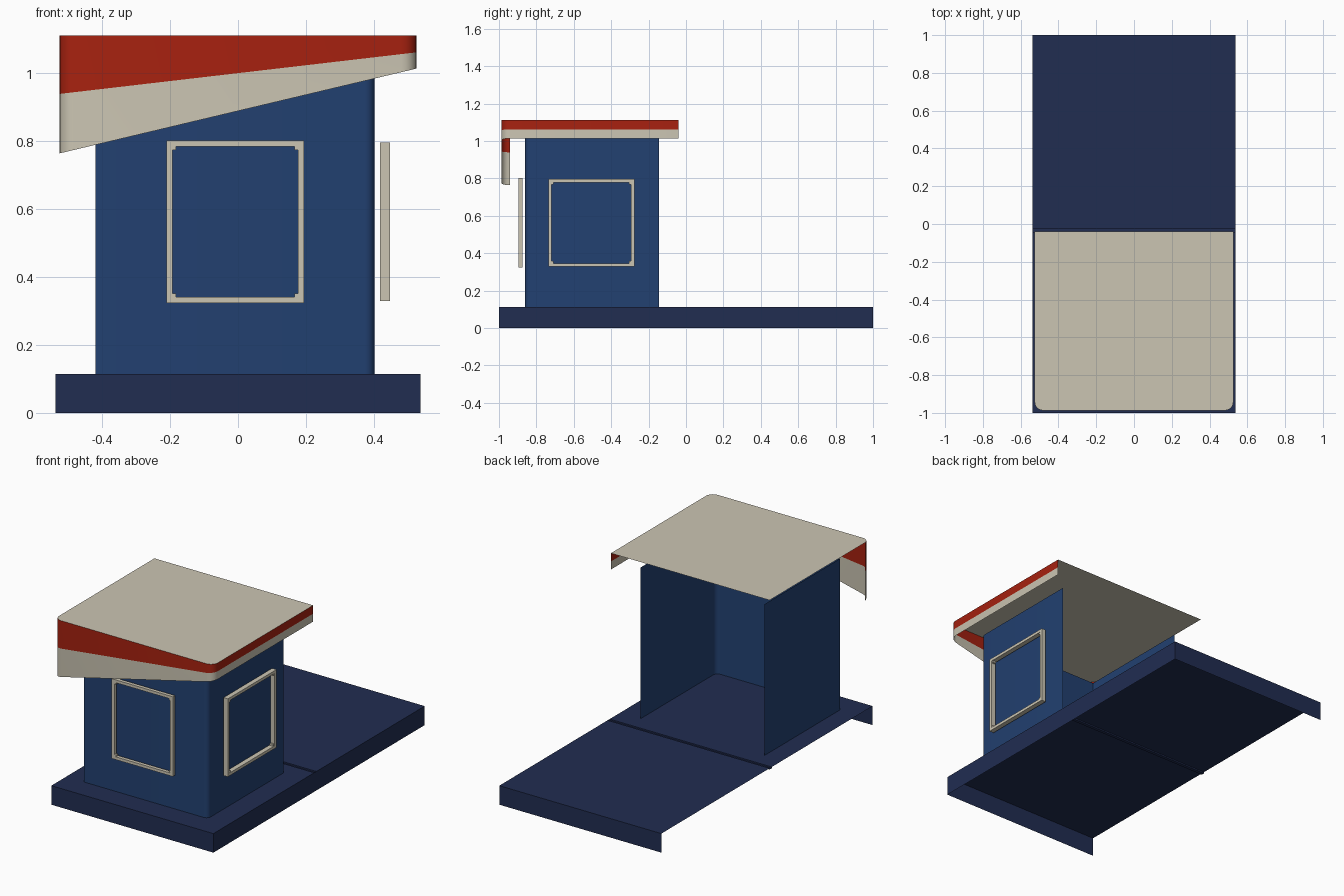
import bpy, bmesh, math
from mathutils import Matrix, Vector

if "Cube" in bpy.data.objects:
    bpy.data.objects.remove(bpy.data.objects["Cube"])


def material(name, rgb):
    m = bpy.data.materials.new(name)
    m.diffuse_color = (*rgb, 1)
    m.use_nodes = True
    m.node_tree.nodes["Principled BSDF"].inputs["Base Color"].default_value = m.diffuse_color
    return m


NAVY = material("navy", (0.0150, 0.0260, 0.083))
BLUE = material("blue", (0.0160, 0.0520, 0.165))
CREAM = material("cream", (0.60, 0.56, 0.45))
RED = material("red", (0.39, 0.0155, 0.0050))


def finish(name, bm, mat):
    me = bpy.data.meshes.new(name)
    bm.to_mesh(me)
    bm.free()
    me.materials.append(mat)
    ob = bpy.data.objects.new(name, me)
    bpy.context.collection.objects.link(ob)
    bpy.ops.object.select_all(action='DESELECT')
    ob.select_set(True)
    bpy.context.view_layer.objects.active = ob
    bpy.ops.object.shade_smooth_by_angle(angle=math.radians(30))
    return ob


def corner(cx, cy, r, a0, a1, n=5):
    """Points of a rounded corner."""
    angles = [math.radians(a0 + (a1 - a0) * i / n) for i in range(n + 1)]
    return [(cx + r * math.cos(a), cy + r * math.sin(a)) for a in angles]


def sheet(name, path, low, high, mat):
    """Upright sheet along a plan path; low and high give z for an x."""
    bm = bmesh.new()
    a = [bm.verts.new((x, y, low(x))) for x, y in path]
    b = [bm.verts.new((x, y, high(x))) for x, y in path]
    for i in range(len(path) - 1):
        bm.faces.new((a[i], a[i + 1], b[i + 1], b[i]))
    return finish(name, bm, mat)


def slope(left, right, half=0.524):
    return lambda x: left + (right - left) * (x + half) / (2 * half)


def level(z):
    return lambda x: z


# Platform: skirt on three sides, open on the left, deck with a seam groove
W, DECK = 0.537, 0.114
sheet("platform_skirt", [(-W, -1), (W, -1), (W, 1), (-W, 1)], level(0), level(DECK), NAVY)
bm = bmesh.new()
profile = [(-1, DECK), (-0.045, DECK), (-0.045, DECK - 0.008),
           (-0.025, DECK - 0.008), (-0.025, DECK), (1, DECK)]
rows = [[bm.verts.new((x, y, z)) for y, z in profile] for x in (-W, W)]
for i in range(len(profile) - 1):
    bm.faces.new((rows[0][i], rows[1][i], rows[1][i + 1], rows[0][i + 1]))
finish("platform_deck", bm, NAVY)

# Booth walls, open at the back
walls = [(-0.42, -0.145), (-0.42, -0.86)] + corner(0.374, -0.832, 0.028, -90, 0) + [(0.402, -0.145)]
sheet("booth_walls", walls, level(DECK), level(1.02), BLUE)

# Roof sheet and two-colour fascia around the front and right
R, H, FRONT, BACK, TOP = 0.045, 0.526, -0.987, -0.04, 1.112
edge = corner(-H + R, FRONT + R, R, 180, 270) + corner(H - R, FRONT + R, R, 270, 360) + [(H, BACK)]
bm = bmesh.new()
bm.faces.new([bm.verts.new((x, y, TOP)) for x, y in edge + [(-H, BACK)]])
finish("roof", bm, CREAM)
sheet("fascia_upper", edge, slope(0.94, 1.062), level(TOP), RED)
sheet("fascia_lower", edge, slope(0.765, 1.014), slope(0.94, 1.062), CREAM)


def frame(name, w, h, depth, bar, place):
    """Window frame: a square ring with small blocks in the inner corners."""
    bm = bmesh.new()
    rings = []
    for hw, hh, d in ((w / 2, h / 2, 0), (w / 2, h / 2, depth),
                      (w / 2 - bar, h / 2 - bar, depth), (w / 2 - bar, h / 2 - bar, 0)):
        rings.append([bm.verts.new((sx * hw, -d, sz * hh))
                      for sx, sz in ((-1, -1), (1, -1), (1, 1), (-1, 1))])
    for k in range(4):
        a, b = rings[k], rings[(k + 1) % 4]
        for i in range(4):
            j = (i + 1) % 4
            bm.faces.new((a[i], a[j], b[j], b[i]))
    s = 0.011
    for sx in (-1, 1):
        for sz in (-1, 1):
            pos = Vector((sx * (w / 2 - bar - s / 2), -depth / 2, sz * (h / 2 - bar - s / 2)))
            bmesh.ops.create_cube(bm, size=1, matrix=Matrix.Translation(pos)
                                  @ Matrix.Diagonal((s, depth * 0.8, s, 1)))
    bm.transform(place)
    bmesh.ops.recalc_face_normals(bm, faces=bm.faces)
    return finish(name, bm, CREAM)


# Window frames standing just off the front and right walls
frame("front_window_frame", 0.405, 0.478, 0.021, 0.017, Matrix.Translation((-0.008, -0.874, 0.563)))
frame("right_window_frame", 0.46, 0.467, 0.029, 0.017,
      Matrix.Translation((0.419, -0.506, 0.563)) @ Matrix.Rotation(math.pi / 2, 4, 'Z'))
